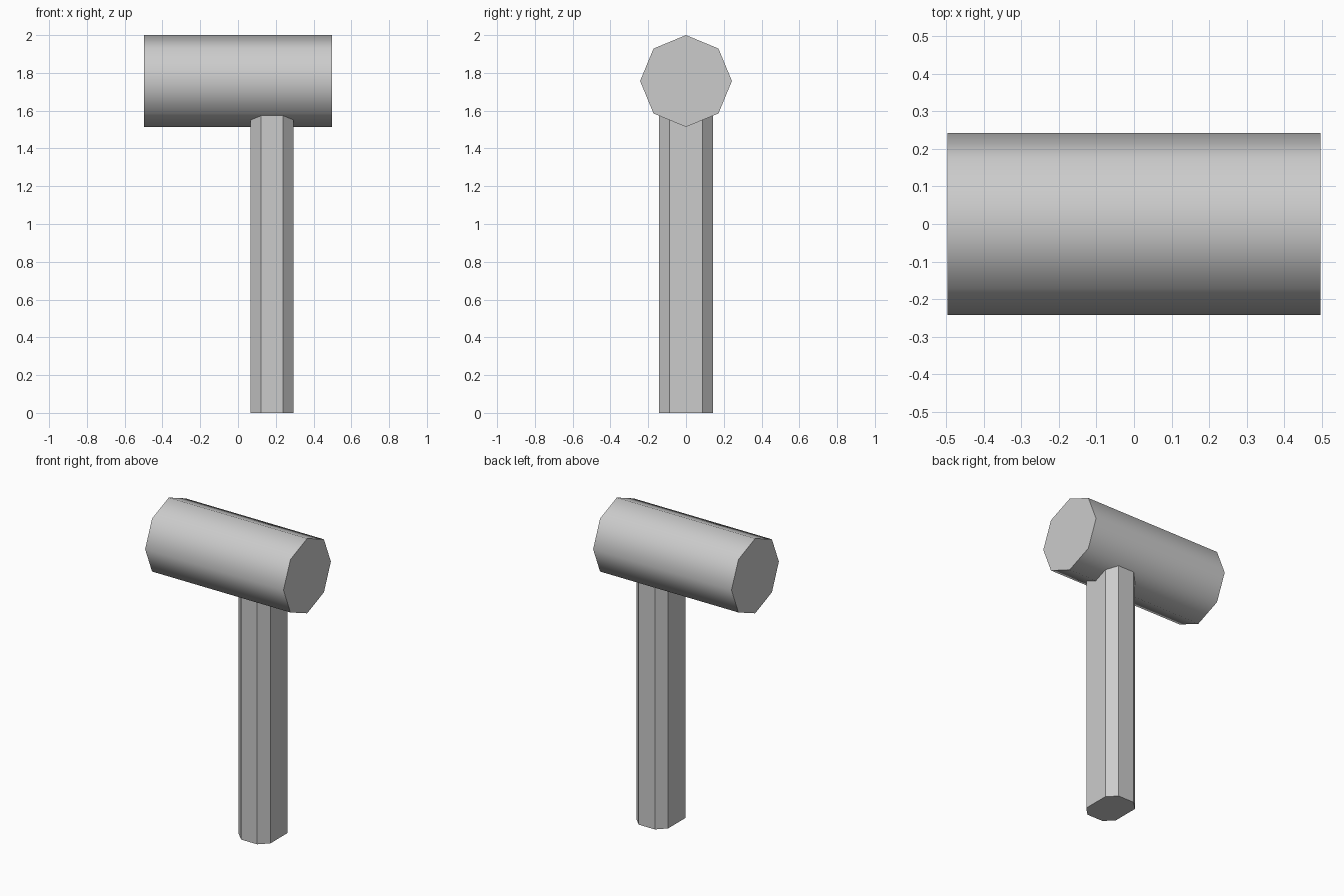
import bpy, math, bmesh

if "Cube" in bpy.data.objects:
    bpy.data.objects.remove(bpy.data.objects["Cube"])

# Mallet head: eight-sided prism along x, corner up, smooth sides and flat ends
R, HALF = 0.243, 0.497
bpy.ops.mesh.primitive_cylinder_add(vertices=8, radius=R, depth=2 * HALF)
head = bpy.context.object
head.name = "mallet_head"
head.location = (0, 0, 2 - R)
head.rotation_euler = (0, math.pi / 2, 0)
bpy.ops.object.transform_apply(location=True, rotation=True)
bpy.ops.object.shade_smooth_by_angle(angle=math.radians(60))

# Handle: rectangular bar with chamfered upright edges, its top sunk into the head
HX, HY, TOP = 0.114, 0.144, 1.62
bpy.ops.mesh.primitive_cube_add(size=1, location=(0.181, 0, TOP / 2))
handle = bpy.context.object
handle.name = "handle"
handle.scale = (2 * HX, 2 * HY, TOP)
bpy.ops.object.transform_apply(location=True, scale=True)
bm = bmesh.new()
bm.from_mesh(handle.data)
upright = [e for e in bm.edges if abs(e.verts[0].co.z - e.verts[1].co.z) > 1]
bmesh.ops.bevel(bm, geom=upright, offset=0.056, segments=1, affect='EDGES')

bm.to_mesh(handle.data)
bm.free()

# Pull the handle's top corners in so they stay inside the head
for v in handle.data.vertices:
    if v.co.z > 1 and abs(v.co.y) > 0.1:
        v.co.z = 1.60
